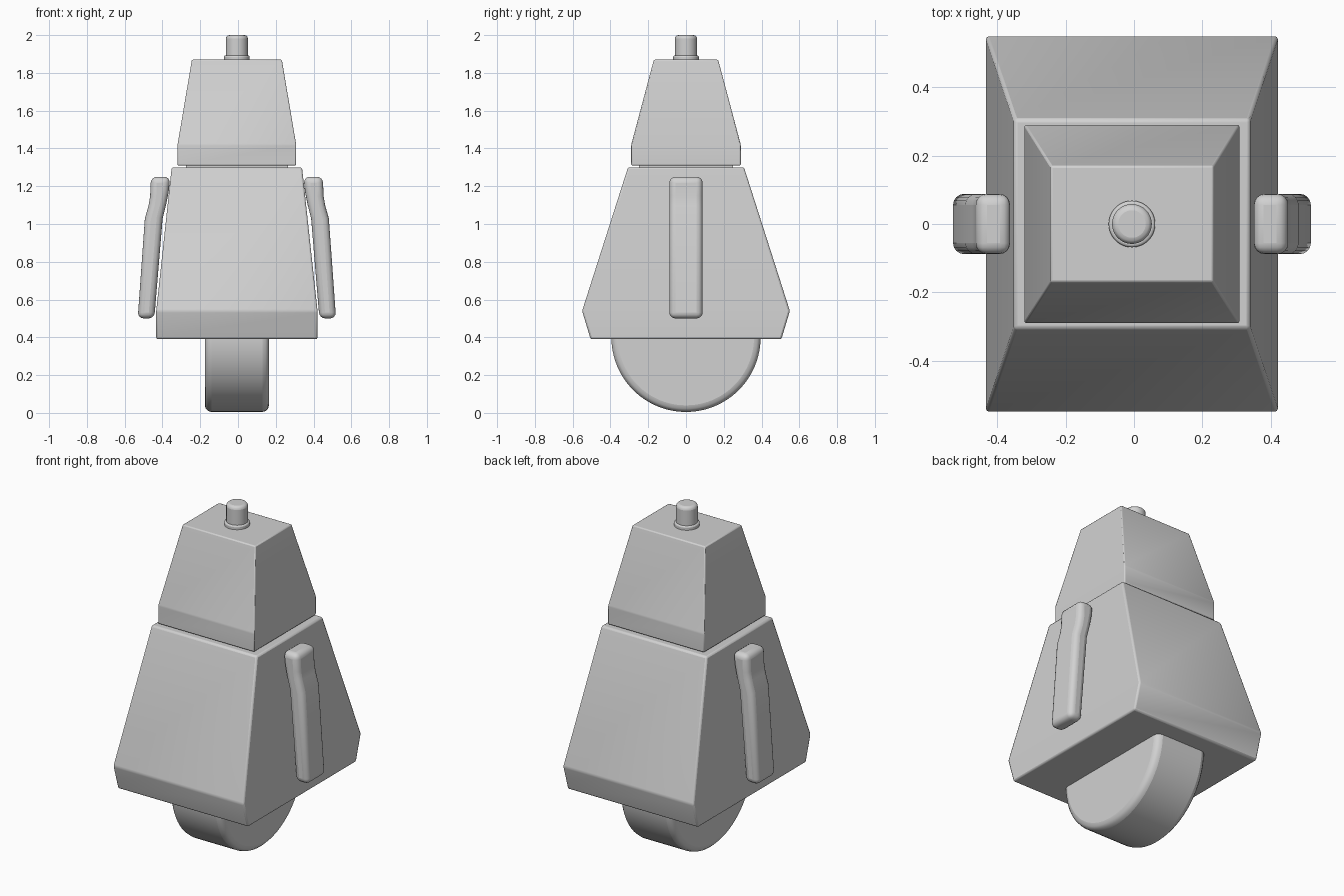
import bpy
import bmesh
import math
from mathutils import Matrix

if "Cube" in bpy.data.objects:
    bpy.data.objects.remove(bpy.data.objects["Cube"], do_unlink=True)

CX = -0.006  # middle of the figure

grey = bpy.data.materials.new("plain grey")
grey.use_nodes = True
grey.diffuse_color = (0.64, 0.64, 0.64, 1)
grey.node_tree.nodes["Principled BSDF"].inputs["Base Color"].default_value = (0.64, 0.64, 0.64, 1)


def finish(name, bm, bevel=0.0, segments=3, limit=30):
    """Turn a bmesh into a smooth object with softened edges."""
    bmesh.ops.recalc_face_normals(bm, faces=bm.faces)
    mesh = bpy.data.meshes.new(name)
    bm.to_mesh(mesh)
    bm.free()
    mesh.materials.append(grey)
    obj = bpy.data.objects.new(name, mesh)
    bpy.context.collection.objects.link(obj)
    bpy.ops.object.select_all(action="DESELECT")
    obj.select_set(True)
    bpy.context.view_layer.objects.active = obj
    bpy.ops.object.shade_smooth_by_angle(angle=math.radians(35))
    if bevel:
        mod = obj.modifiers.new("soft edges", "BEVEL")
        mod.width = bevel
        mod.segments = segments
        mod.limit_method = "ANGLE"
        mod.angle_limit = math.radians(limit)
        bpy.ops.object.modifier_move_to_index(modifier=mod.name, index=0)
    return obj


def stacked_block(name, levels, bevel):
    """Loft rectangles given as (z, half width, half depth)."""
    bm = bmesh.new()
    rings = [[bm.verts.new((CX + sx * w, sy * d, z))
              for sx, sy in ((-1, -1), (1, -1), (1, 1), (-1, 1))]
             for z, w, d in levels]
    for low, high in zip(rings, rings[1:]):
        for i in range(4):
            j = (i + 1) % 4
            bm.faces.new((low[i], low[j], high[j], high[i]))
    bm.faces.new(rings[0][::-1])
    bm.faces.new(rings[-1])
    return finish(name, bm, bevel, 2, 12)


def cylinder(name, radius, length, centre, axis, bevel, sides=64):
    bm = bmesh.new()
    turn = Matrix.Rotation(math.pi / 2, 4, "Y") if axis == "X" else Matrix.Identity(4)
    bmesh.ops.create_cone(bm, cap_ends=True, segments=sides, radius1=radius, radius2=radius,
                          depth=length, matrix=Matrix.Translation(centre) @ turn)
    return finish(name, bm, bevel)


# Body and head
stacked_block("body", [(0.39, 0.427, 0.505), (0.54, 0.427, 0.55), (1.30, 0.345, 0.307)], 0.01)
stacked_block("neck", [(1.29, 0.27, 0.25), (1.32, 0.27, 0.25)], 0)
stacked_block("head", [(1.31, 0.314, 0.29), (1.42, 0.314, 0.29), (1.87, 0.238, 0.17)], 0.006)

# Wheel, half sunk into the body
cylinder("wheel", 0.395, 0.34, (CX, 0, 0.4), "X", 0.035, 96)

# Knob on top of the head
cylinder("knob_base", 0.068, 0.03, (CX, 0, 1.877), "Z", 0.008)
cylinder("knob", 0.058, 0.14, (CX, 0, 1.93), "Z", 0.018)

# Arms: a bent side profile, pulled across the depth and mirrored
arm_profile = [(0.353, 1.25), (0.455, 1.25), (0.459, 1.15), (0.467, 1.10), (0.487, 1.03),
               (0.525, 0.50), (0.437, 0.50), (0.393, 1.03), (0.375, 1.10), (0.361, 1.17)]
for side, name in ((1, "left_arm"), (-1, "right_arm")):
    bm = bmesh.new()
    front = bm.faces.new([bm.verts.new((CX + side * x, -0.088, z)) for x, z in arm_profile])
    pulled = bmesh.ops.extrude_face_region(bm, geom=[front], use_keep_orig=True)
    back = [v for v in pulled["geom"] if isinstance(v, bmesh.types.BMVert)]
    bmesh.ops.translate(bm, verts=back, vec=(0, 0.176, 0))
    finish(name, bm, 0.032, 4, 40)
